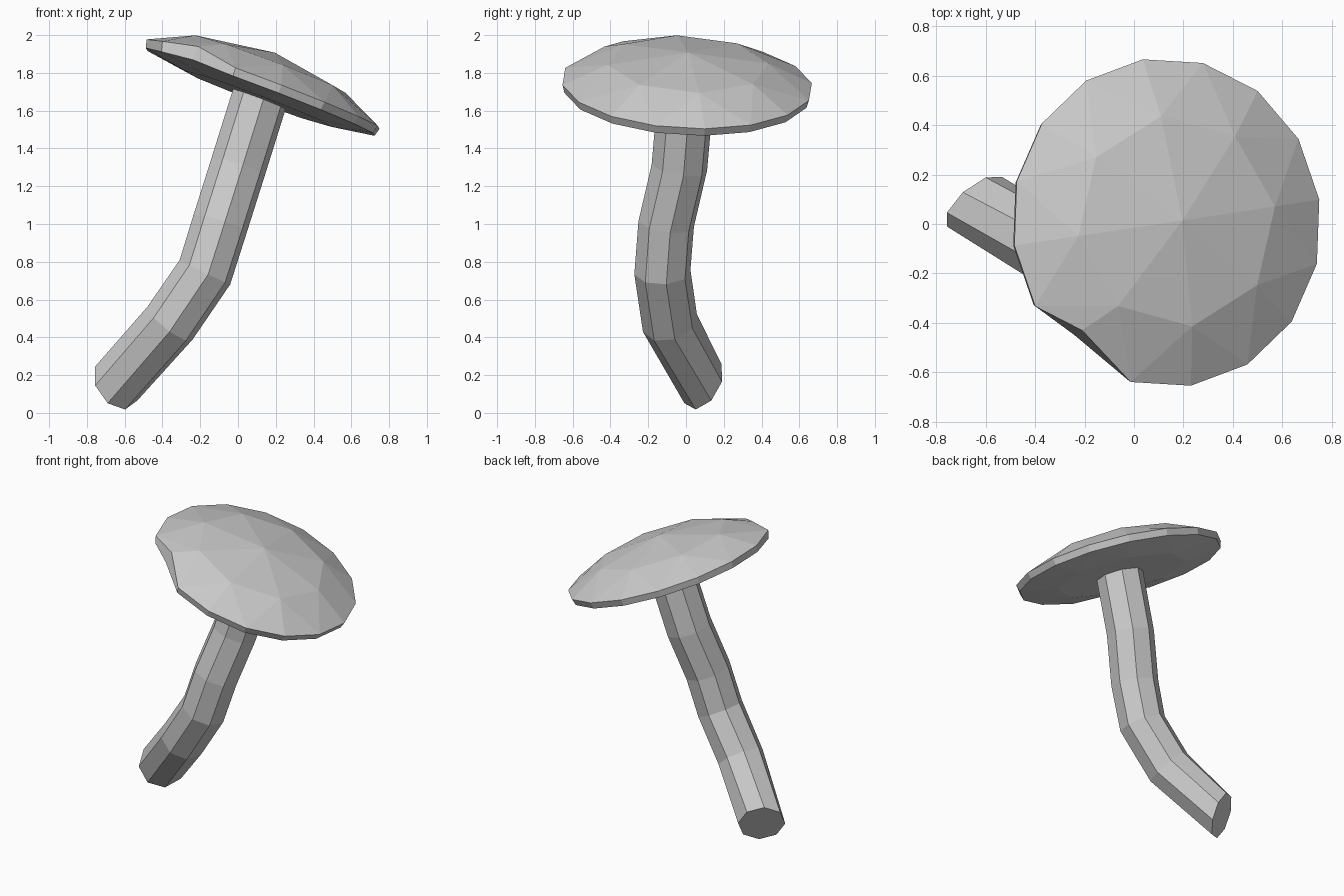
import bpy
import bmesh
from math import cos, sin, radians, tau
from mathutils import Vector

if "Cube" in bpy.data.objects:
    bpy.data.objects.remove(bpy.data.objects["Cube"], do_unlink=True)

grey = bpy.data.materials.new("plain grey")
grey.use_nodes = True
grey.diffuse_color = (0.6, 0.6, 0.6, 1)
grey.node_tree.nodes["Principled BSDF"].inputs["Base Color"].default_value = (0.6, 0.6, 0.6, 1)


def finish(name, bm):
    bmesh.ops.recalc_face_normals(bm, faces=bm.faces)
    mesh = bpy.data.meshes.new(name)
    bm.to_mesh(mesh)
    bm.free()
    mesh.materials.append(grey)
    obj = bpy.data.objects.new(name, mesh)
    bpy.context.collection.objects.link(obj)
    return obj


def ring(bm, center, normal, axis, radius, count, turn=0.0):
    """Polygon of vertices around a centre, starting from the given axis."""
    n = normal.normalized()
    u = (axis - n * axis.dot(n)).normalized()
    v = n.cross(u)
    angles = [turn + tau * i / count for i in range(count)]
    return [bm.verts.new(center + radius * (u * cos(a) + v * sin(a))) for a in angles]


def bridge(bm, a, b):
    for i in range(len(a)):
        j = (i + 1) % len(a)
        bm.faces.new((a[i], a[j], b[j], b[i]))


def fan(bm, loop, tip):
    for i in range(len(loop)):
        bm.faces.new((loop[i], loop[(i + 1) % len(loop)], tip))


def taper(bm, inner, outer):
    """Join a ring to one with twice as many vertices."""
    for i in range(len(inner)):
        j = (i + 1) % len(inner)
        a, b, c = outer[2 * i], outer[2 * i + 1], outer[2 * j]
        bm.faces.new((inner[i], a, b))
        bm.faces.new((inner[i], b, inner[j]))
        bm.faces.new((inner[j], b, c))


# Stem: octagonal tube along a bent path, with a slanted foot
path = [Vector(p) for p in (
    (-0.645, 0.09, 0.155), (-0.36, -0.085, 0.475), (-0.175, -0.125, 0.745),
    (-0.095, -0.105, 1.0), (0.0, -0.035, 1.30), (0.125, 0.0, 1.70))]
bm = bmesh.new()
axis = Vector((-0.11, -0.1, -0.01))
rings = []
for i, p in enumerate(path):
    before = (p - path[max(i - 1, 0)]).normalized()
    after = (path[min(i + 1, len(path) - 1)] - p).normalized()
    normal = Vector((0.594, -0.695, 0.4)) if i == 0 else before + after
    rings.append(ring(bm, p, normal, axis, 0.15, 8))
    axis = rings[-1][0].co - p
for a, b in zip(rings, rings[1:]):
    bridge(bm, a, b)
fan(bm, rings[0], bm.verts.new(path[0]))
bm.faces.new(rings[-1])
finish("stem", bm)

# Cap: tilted faceted dome over a thin rim
center = Vector((0.125, 0.005, 1.72))
up = Vector((0.352, 0.045, 0.935)).normalized()
side = Vector((up.z, 0, -up.x))
turn = radians(8)
bm = bmesh.new()


def cap_ring(radius, height, count):
    return ring(bm, center + up * height, up, side, radius, count, turn)


crown = cap_ring(0.43, 0.135, 8)
rim_top = cap_ring(0.667, 0.022, 16)
rim_low = cap_ring(0.655, -0.022, 16)
under = cap_ring(0.42, -0.06, 8)

# Folded nick in the front right of the rim
rim_top[10].co = (-0.21, -0.43, 1.94)
rim_low[10].co = (-0.24, -0.45, 1.87)
rim_top[9].co.z += 0.01

fan(bm, crown, bm.verts.new(center + up * 0.2))
taper(bm, crown, rim_top)
bridge(bm, rim_top, rim_low)
taper(bm, under, rim_low)
fan(bm, under, bm.verts.new(center - up * 0.06))
finish("cap", bm)
